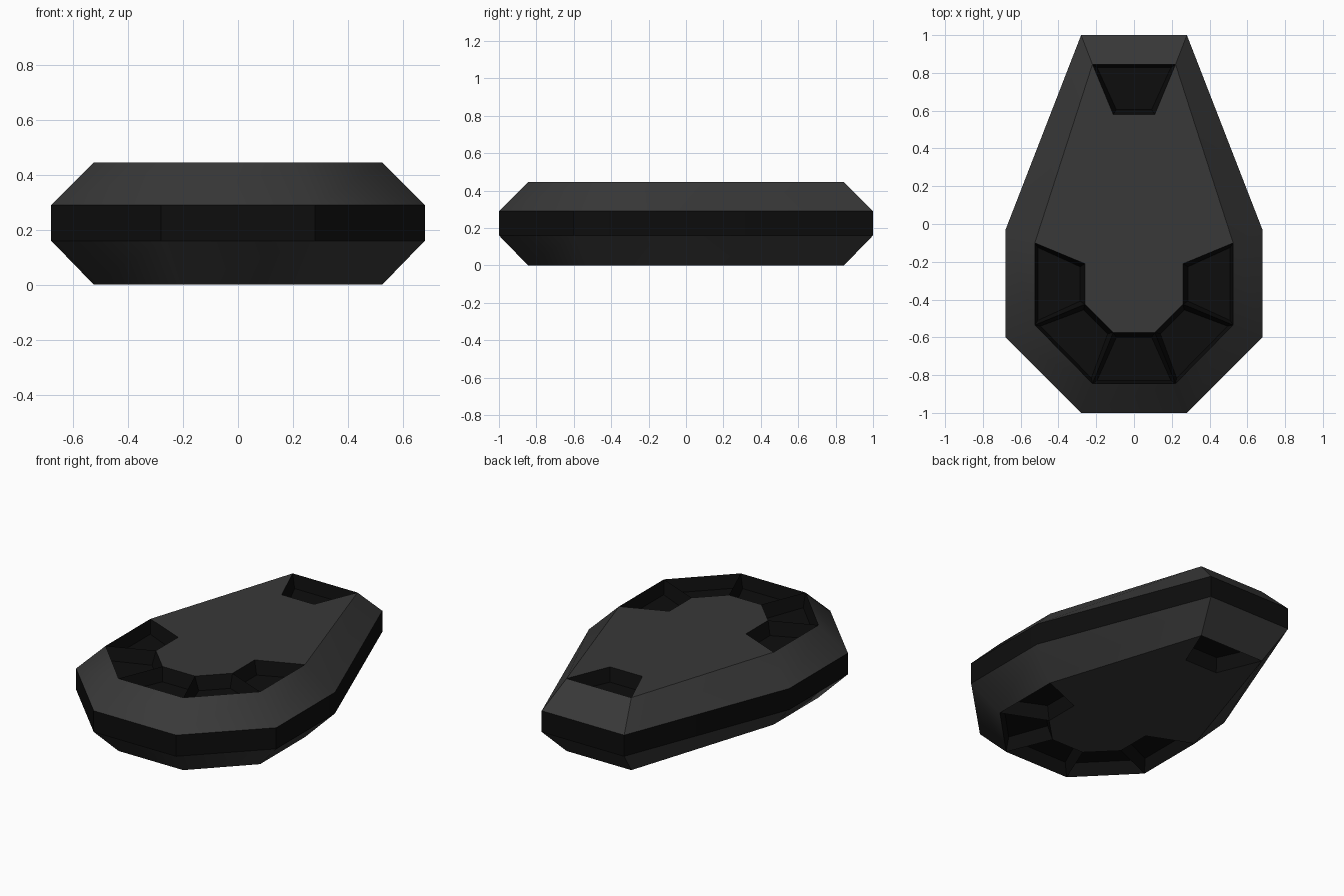
import bpy, bmesh, math

if "Cube" in bpy.data.objects:
    bpy.data.objects.remove(bpy.data.objects["Cube"])


def make_material(name, value):
    mat = bpy.data.materials.new(name)
    mat.diffuse_color = (value, value, value, 1)
    mat.use_nodes = True
    mat.node_tree.nodes["Principled BSDF"].inputs["Base Color"].default_value = mat.diffuse_color
    return mat


# Half outlines (tail to nose): rim, plateau edge, inner edge of the pockets
RIM = [(0.28, -1.0), (0.68, -0.60), (0.68, -0.03), (0.28, 1.0)]
PLATEAU = [(0.22, -0.845), (0.525, -0.535), (0.525, -0.10), (0.22, 0.845)]
INNER = [(0.11, -0.575), (0.26, -0.425), (0.26, -0.21), (0.11, 0.58)]

bm = bmesh.new()


def ring(half, z):
    full = half + [(-x, y) for x, y in reversed(half)]
    return [bm.verts.new((x, y, z)) for x, y in full]


def bridge(a, b, mat=0):
    n = len(a)
    faces = [bm.faces.new((a[i], a[(i + 1) % n], b[(i + 1) % n], b[i])) for i in range(n)]
    for f in faces:
        f.material_index = mat
    return faces


# Faceted shell: stacked rings from underside to top
levels = [(INNER, 0), (PLATEAU, 0), (RIM, 0.16), (RIM, 0.29), (PLATEAU, 0.445), (INNER, 0.445)]
rings = [ring(half, z) for half, z in levels]
bands = [bridge(a, b, 1 if i == 2 else 0) for i, (a, b) in enumerate(zip(rings, rings[1:]))]
bm.faces.new(rings[-1])
bm.faces.new(list(reversed(rings[0])))
bmesh.ops.recalc_face_normals(bm, faces=bm.faces[:])

# Dark recessed pockets on both flat sides, all but the two long flanks
pockets = [f for band in (bands[0], bands[4]) for i, f in enumerate(band) if i not in (2, 4)]
walls = bmesh.ops.inset_individual(bm, faces=pockets, thickness=0.03, depth=-0.08)["faces"]
for f in set(pockets) | set(walls):
    f.material_index = 1

mesh = bpy.data.meshes.new("faceted_body")
bm.to_mesh(mesh)
bm.free()
mesh.materials.append(make_material("dark_grey", 0.04))
mesh.materials.append(make_material("black", 0.004))
body = bpy.data.objects.new("faceted_body", mesh)
bpy.context.collection.objects.link(body)

# Soft shading around the chamfers, sharp at the ridges
bpy.context.view_layer.objects.active = body
body.select_set(True)
bpy.ops.object.shade_smooth_by_angle(angle=math.radians(35))
